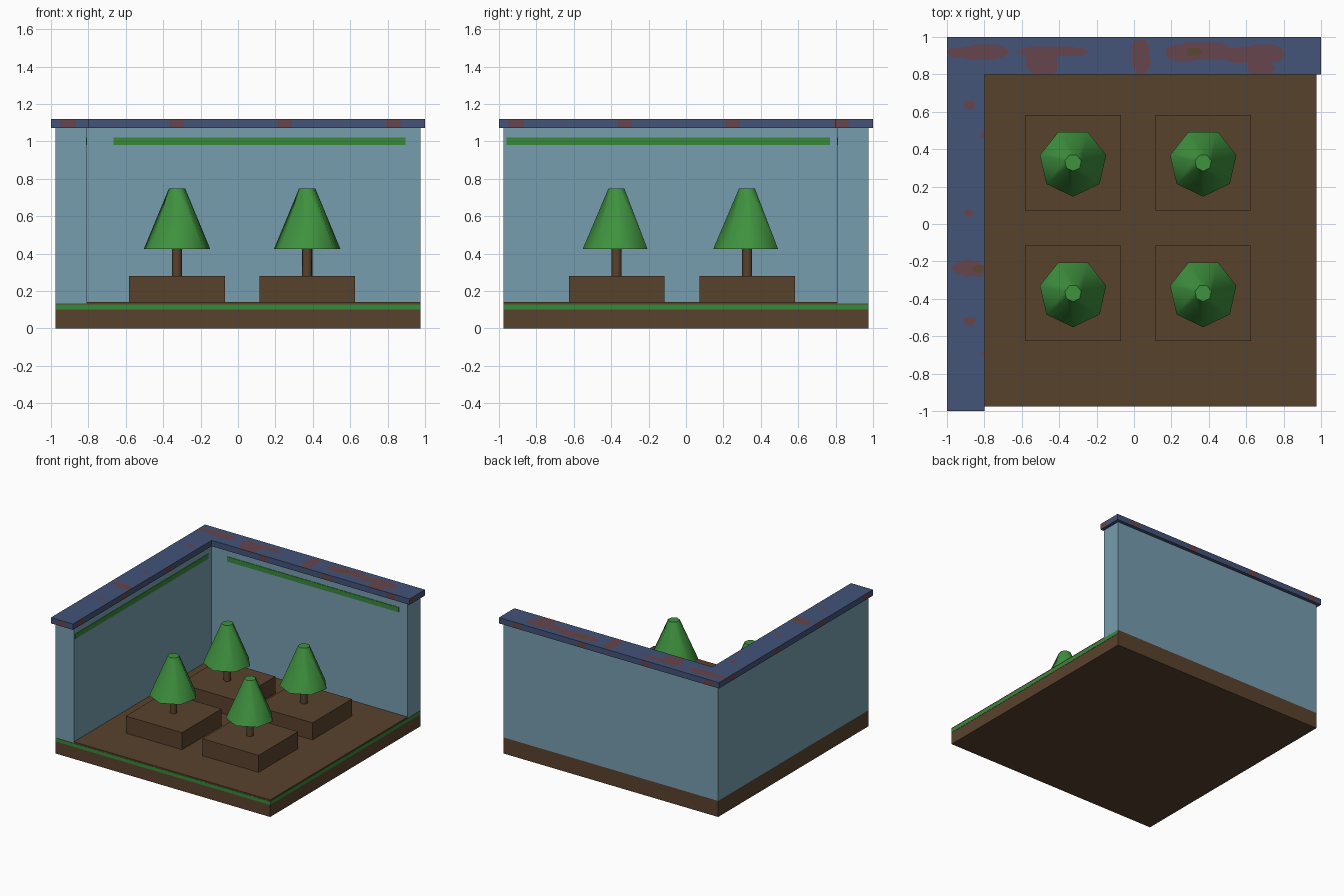
import bpy, bmesh, math
from mathutils import Vector

if "Cube" in bpy.data.objects:
    bpy.data.objects.remove(bpy.data.objects["Cube"], do_unlink=True)


def material(name, hex_colour):
    channels = [int(hex_colour[i:i + 2], 16) / 255 for i in (0, 2, 4)]
    linear = [c / 12.92 if c < 0.04 else ((c + 0.055) / 1.055) ** 2.4 for c in channels]
    mat = bpy.data.materials.new(name)
    mat.use_nodes = True
    mat.diffuse_color = (*linear, 1)
    mat.node_tree.nodes["Principled BSDF"].inputs["Base Color"].default_value = (*linear, 1)
    return mat


SOIL = material("brown soil", "59422D")
WALL = material("pale blue wall", "769EAF")
LEAF = material("leaf green", "3F923F")
STRIPE = material("stripe green", "37893A")
TRIM = material("slate blue trim", "435379")
RUST = material("dull red rust", "66454E")
CORE = material("brown rust core", "5B4832")


def finish(bm, name, *mats):
    mesh = bpy.data.meshes.new(name)
    bmesh.ops.recalc_face_normals(bm, faces=bm.faces)
    bm.to_mesh(mesh)
    bm.free()
    for mat in mats:
        mesh.materials.append(mat)
    obj = bpy.data.objects.new(name, mesh)
    bpy.context.collection.objects.link(obj)
    return obj


def box(name, low, high, mat):
    low, high = Vector(low), Vector(high)
    bm = bmesh.new()
    bmesh.ops.create_cube(bm, size=1)
    for v in bm.verts:
        v.co = (low + high) / 2 + v.co * (high - low)
    return finish(bm, name, mat)


def frustum(name, sides, r1, r2, centre, bottom, top, mat):
    bpy.ops.mesh.primitive_cone_add(
        vertices=sides, radius1=r1, radius2=r2, depth=top - bottom,
        location=(*centre, (bottom + top) / 2), rotation=(0, 0, math.pi))
    obj = bpy.context.object
    obj.name = name
    obj.data.materials.append(mat)
    bpy.ops.object.shade_smooth_by_angle(angle=math.radians(58))


# Ground slab, raised floor and walls
E, IN = 0.975, 0.81
box("base", (-E, -E, 0), (E, E, 0.132), SOIL)
box("floor", (-IN, -E, 0.132), (E, IN, 0.14), SOIL)
box("back_wall", (-E, IN, 0.132), (E, E, 1.07), WALL)
box("left_wall", (-E, -E, 0.132), (-IN, IN, 1.07), WALL)

# Green stripes on the base edges and inside the walls
box("base_front_stripe", (-E, -E - 0.002, 0.1), (E, -E, 0.128), STRIPE)
box("base_side_stripe", (E, -E, 0.1), (E + 0.002, E, 0.128), STRIPE)
box("back_wall_stripe", (-0.665, IN - 0.004, 0.98), (0.895, IN, 1.02), STRIPE)
box("left_wall_stripe", (-IN, -0.96, 0.98), (-IN + 0.004, 0.77, 1.02), STRIPE)

# Rust patches on the trim: centre x, y and radii x, y
PATCHES = [
    (-0.82, 0.92, 0.18, 0.04), (-0.45, 0.92, 0.2, 0.03), (-0.49, 0.86, 0.09, 0.07),
    (0.04, 0.9, 0.05, 0.09), (0.35, 0.92, 0.19, 0.05), (0.65, 0.91, 0.17, 0.05),
    (0.67, 0.84, 0.07, 0.06), (-0.88, 0.64, 0.03, 0.025), (-0.8, 0.48, 0.02, 0.02),
    (-0.88, 0.06, 0.03, 0.02), (-0.88, -0.24, 0.1, 0.04), (-0.88, -0.52, 0.035, 0.025),
    (-0.81, -0.69, 0.02, 0.015),
]
CORES = [(0.32, 0.92, 0.04, 0.025), (-0.83, -0.24, 0.03, 0.02)]


def inside(p, patches):
    wobble = 0.2 * math.sin(25 * p.x + 9 * p.y) + 0.15 * math.sin(41 * p.y - 17 * p.x)
    return any(((p.x - x) / rx) ** 2 + ((p.y - y) / ry) ** 2 < 1 + wobble
               for x, y, rx, ry in patches)


def trim(name, x0, x1, y0, y1):
    bm = bmesh.new()
    bmesh.ops.create_grid(bm, x_segments=round((x1 - x0) * 100),
                          y_segments=round((y1 - y0) * 100), size=0.5)
    for v in bm.verts:
        v.co = ((x0 + x1) / 2 + v.co.x * (x1 - x0), (y0 + y1) / 2 + v.co.y * (y1 - y0), 1.12)
    raised = bmesh.ops.extrude_face_region(bm, geom=bm.faces[:], use_keep_orig=True)
    for item in raised["geom"]:
        if isinstance(item, bmesh.types.BMVert):
            item.co.z = 1.072
    bm.normal_update()
    for f in bm.faces:
        p = f.calc_center_median()
        if p.z > 1.119:
            f.material_index = 2 if inside(p, CORES) else int(inside(p, PATCHES))
        elif p.z > 1.08:
            # Evenly spaced rust bands down the edges
            along = p.x if abs(f.normal.y) > 0.5 else p.y
            gap = abs((along + 0.91 + 0.29) % 0.58 - 0.29)
            f.material_index = int(gap < 0.042)
    return finish(bm, name, TRIM, RUST, CORE)


trim("back_wall_trim", -1, 1, 0.8, 1)
trim("left_wall_trim", -1, -0.8, -1, 0.8)

# Four planters, each with a small tree
for side, x in (("right", -0.326), ("left", 0.37)):
    for row, y in (("front", -0.37), ("back", 0.328)):
        tag = f"{row}_{side}"
        box(f"planter_{tag}", (x - 0.256, y - 0.256, 0.14), (x + 0.256, y + 0.256, 0.28), SOIL)
        frustum(f"trunk_{tag}", 7, 0.028, 0.028, (x, y), 0.28, 0.43, SOIL)
        frustum(f"foliage_{tag}", 7, 0.182, 0.045, (x, y), 0.425, 0.747, LEAF)
